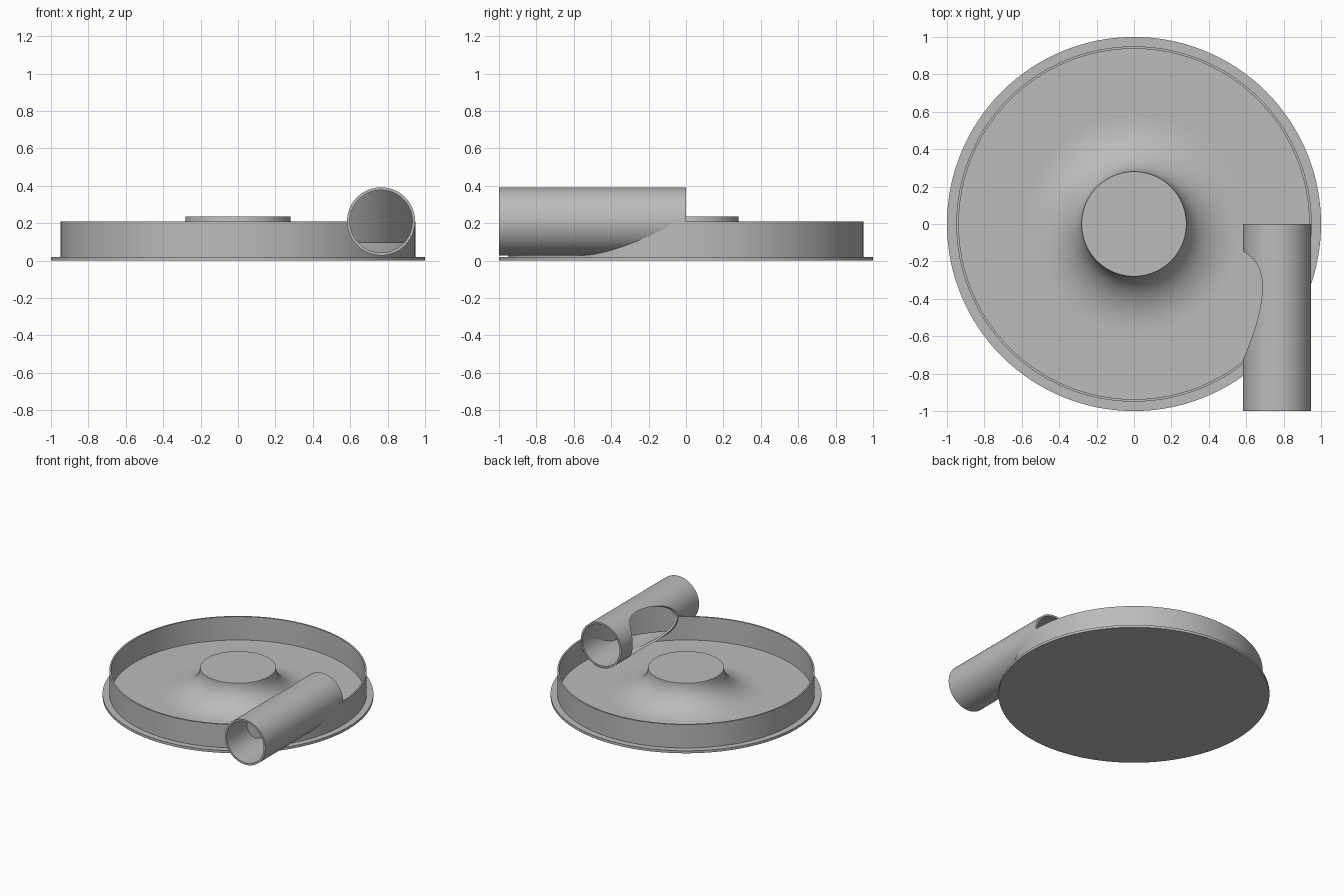
import bpy, bmesh, math
from mathutils import Matrix

if "Cube" in bpy.data.objects:
    bpy.data.objects.remove(bpy.data.objects["Cube"], do_unlink=True)

grey = bpy.data.materials.new("plain_grey")
grey.use_nodes = True
grey.diffuse_color = (0.5, 0.5, 0.5, 1)
grey.node_tree.nodes["Principled BSDF"].inputs["Base Color"].default_value = (0.5, 0.5, 0.5, 1)

FLOOR, RIM = 0.02, 0.21            # plate top and wall top
WALL_IN, WALL_OUT = 0.937, 0.95
TUBE_X, TUBE_R, BORE_R = 0.765, 0.182, 0.167
# stands a lathed shape along -y at the tube's place
TUBE_PLACE = Matrix.Translation((TUBE_X, 0, RIM)) @ Matrix.Rotation(math.pi / 2, 4, 'X')


def lathe(name, profile, closed=True, place=None, steps=128):
    """Spin an (r, z) profile about z into a solid."""
    bm = bmesh.new()
    vs = [bm.verts.new((r, 0, z)) for r, z in profile]
    pairs = list(zip(vs, vs[1:])) + ([(vs[-1], vs[0])] if closed else [])
    es = [bm.edges.new(p) for p in pairs]
    bmesh.ops.spin(bm, geom=vs + es, cent=(0, 0, 0), axis=(0, 0, 1),
                   angle=2 * math.pi, steps=steps, use_duplicate=False)
    bmesh.ops.remove_doubles(bm, verts=bm.verts, dist=1e-5)
    bmesh.ops.recalc_face_normals(bm, faces=bm.faces)
    if place:
        bm.transform(place)
    me = bpy.data.meshes.new(name)
    bm.to_mesh(me)
    bm.free()
    me.materials.append(grey)
    ob = bpy.data.objects.new(name, me)
    bpy.context.collection.objects.link(ob)
    return ob


def disc(r, z0, z1):
    return [(0, z0), (r, z0), (r, z1), (0, z1)]


def ring(r0, r1, z0, z1):
    return [(r0, z0), (r1, z0), (r1, z1), (r0, z1)]


def boolean(ob, cutter, operation):
    mod = ob.modifiers.new("cut", 'BOOLEAN')
    mod.operation, mod.object, mod.solver = operation, cutter, 'EXACT'
    dg = bpy.context.evaluated_depsgraph_get()
    me = bpy.data.meshes.new_from_object(ob.evaluated_get(dg))
    ob.modifiers.clear()
    ob.data = me


# Base plate and housing wall
base = lathe("base_plate", disc(1.0, 0, FLOOR), closed=False)
wall = lathe("housing_wall", ring(WALL_IN, WALL_OUT, FLOOR, RIM))

# Hub with a concave flared foot
HUB_R, FOOT_R, HUB_TOP = 0.28, 0.57, 0.235
flare = []
for i in range(17):
    a = i / 16 * math.pi / 2
    flare.append((FOOT_R - (FOOT_R - HUB_R) * math.sin(a),
                  HUB_TOP - (HUB_TOP - FLOOR) * math.cos(a)))
hub = lathe("hub", [(0, FLOOR)] + flare + [(0, HUB_TOP)], closed=False)

# Tangential outlet tube and the baffle across its bore
tube = lathe("outlet_tube", ring(BORE_R, TUBE_R, 0, 1), place=TUBE_PLACE, steps=96)
baffle = lathe("outlet_baffle", ring(WALL_IN, WALL_OUT, 0.095, 0.5))

# Cutters: straight bore and ring-shaped air channel
bore = lathe("bore_cutter", disc(BORE_R + 0.003, 0, 1.1), closed=False,
             place=TUBE_PLACE, steps=96)
channel_r = 0.164
channel = lathe("channel_cutter",
                [(TUBE_X + channel_r * math.cos(i * math.pi / 24),
                  RIM + channel_r * math.sin(i * math.pi / 24)) for i in range(48)])
for c in (bore, channel):
    c.hide_render = True

boolean(wall, bore, 'DIFFERENCE')
boolean(baffle, bore, 'INTERSECT')
boolean(tube, channel, 'DIFFERENCE')
for c in (bore, channel):
    bpy.data.objects.remove(c, do_unlink=True)

# Smooth the round surfaces, keep the edges sharp
bpy.ops.object.select_all(action='DESELECT')
for ob in (base, wall, hub, tube, baffle):
    ob.select_set(True)
bpy.context.view_layer.objects.active = base
bpy.ops.object.shade_smooth_by_angle(angle=math.radians(30))
